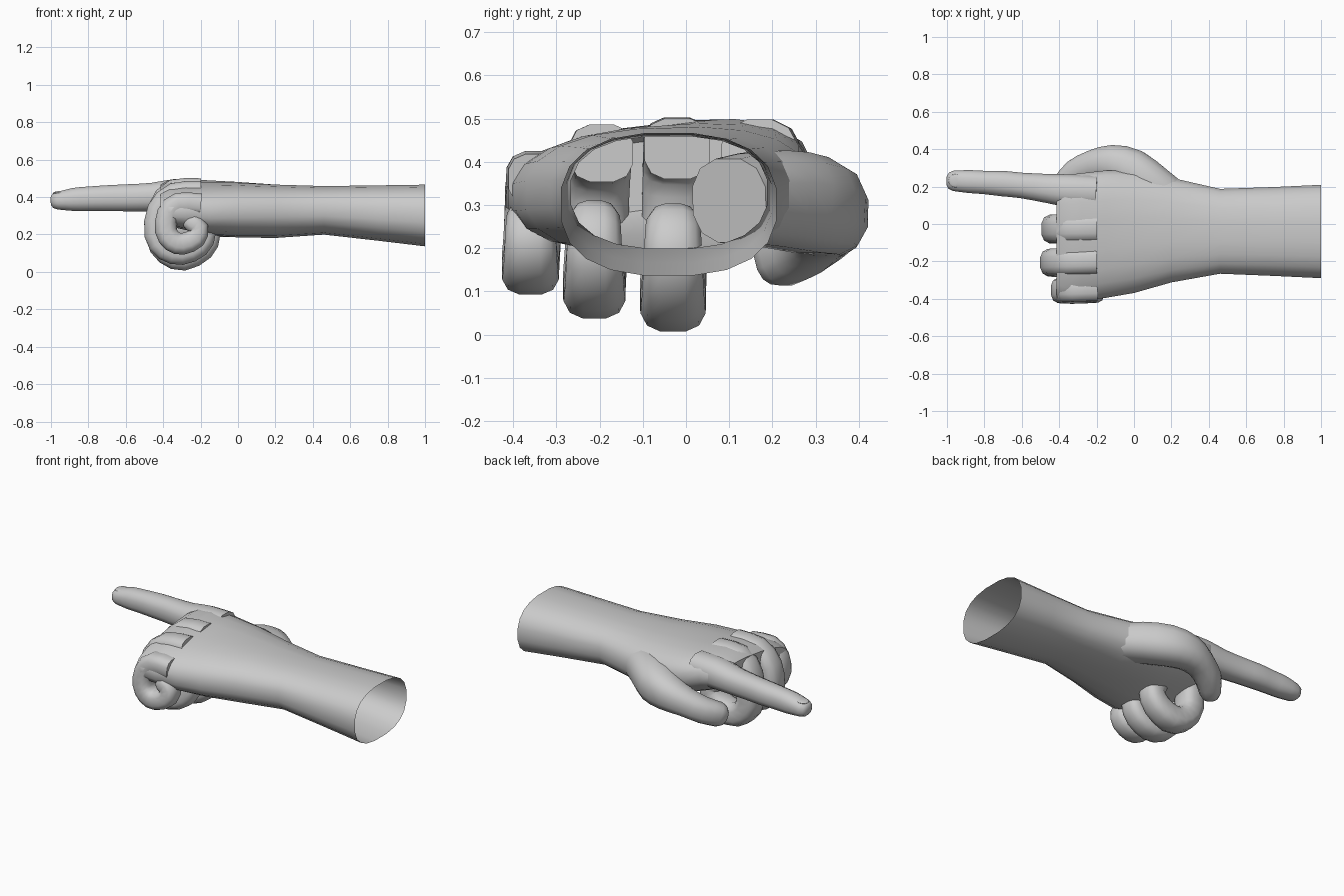
import bpy, bmesh, math
from mathutils import Vector

if "Cube" in bpy.data.objects:
    bpy.data.objects.remove(bpy.data.objects["Cube"])


def skin(name, rings, cap_start, cap_end):
    # Bridge a list of equal-sized rings into one smooth surface
    bm = bmesh.new()
    loops = [[bm.verts.new(p) for p in r] for r in rings]
    n = len(loops[0])
    for a, b in zip(loops, loops[1:]):
        for i in range(n):
            bm.faces.new((a[i], a[(i + 1) % n], b[(i + 1) % n], b[i]))
    if cap_start:
        bm.faces.new(loops[0][::-1])
    if cap_end:
        bm.faces.new(loops[-1])
    bmesh.ops.recalc_face_normals(bm, faces=bm.faces)
    me = bpy.data.meshes.new(name)
    bm.to_mesh(me)
    bm.free()
    ob = bpy.data.objects.new(name, me)
    bpy.context.collection.objects.link(ob)
    finish(ob)
    return ob


def finish(ob):
    bpy.ops.object.select_all(action='DESELECT')
    ob.select_set(True)
    bpy.context.view_layer.objects.active = ob
    bpy.ops.object.shade_smooth_by_angle(angle=math.radians(50))


def oval(n, e):
    # Unit superellipse points
    out = []
    for i in range(n):
        a = 2 * math.pi * (i + 0.5) / n
        c, s = math.cos(a), math.sin(a)
        out.append((math.copysign(abs(c) ** (2 / e), c),
                    math.copysign(abs(s) ** (2 / e), s)))
    return out


def spline(keys, steps):
    # Catmull-Rom through (x, y, z, half width, half thickness) keys
    k = [Vector(p) for p in keys]
    k = [2 * k[0] - k[1]] + k + [2 * k[-1] - k[-2]]
    out = []
    for a, b, c, d in zip(k, k[1:], k[2:], k[3:]):
        for j in range(steps):
            t = j / steps
            out.append(0.5 * (2 * b + (c - a) * t + (2 * a - 5 * b + 4 * c - d) * t * t
                              + (3 * b - a - 3 * c + d) * t ** 3))
    return out + [k[-2]]


def digit(name, keys, side, sides=12, e=2.4):
    # Tapered finger along a path, with a rounded tip
    pts = spline(keys, 2)
    pos = [Vector(p[:3]) for p in pts]
    rad = [(p[3], p[4]) for p in pts]
    end_dir = (pos[-1] - pos[-2]).normalized()
    for d, f in ((0.5, 0.8), (0.75, 0.45)):
        pos.append(Vector(pts[-1][:3]) + end_dir * d * rad[len(pts) - 1][1])
        rad.append((pts[-1][3] * f, pts[-1][4] * f))
    rings = []
    for i, p in enumerate(pos):
        t = (pos[min(i + 1, len(pos) - 1)] - pos[max(i - 1, 0)]).normalized()
        n = t.cross(Vector(side)).normalized()
        s = n.cross(t)
        rings.append([p + s * c * rad[i][0] + n * q * rad[i][1] for c, q in oval(sides, e)])
    return skin(name, rings, True, True)


# Forearm, wrist and palm: x, y min, y max, z min, z max, sideways tilt
sections = [
    (1.00, -0.292, 0.212, 0.135, 0.468, 0.00),
    (0.75, -0.28, 0.20, 0.165, 0.464, 0.00),
    (0.46, -0.268, 0.19, 0.198, 0.46, 0.00),
    (0.20, -0.315, 0.25, 0.18, 0.468, 0.00),
    (0.00, -0.372, 0.29, 0.185, 0.48, 0.03),
    (-0.15, -0.398, 0.29, 0.20, 0.485, 0.07),
    (-0.28, -0.415, 0.275, 0.235, 0.488, 0.12),
    (-0.37, -0.422, 0.265, 0.26, 0.475, 0.14),
    (-0.415, -0.40, 0.24, 0.29, 0.45, 0.14),
]
rings = []
for x, y0, y1, z0, z1, tilt in sections:
    yc, zc, hy, hz = (y0 + y1) / 2, (z0 + z1) / 2, (y1 - y0) / 2, (z1 - z0) / 2
    rings.append([(x, yc + c * hy, zc + s * hz + tilt * c * hy) for c, s in oval(20, 2.5)])
skin("forearm_and_palm", rings, False, True)

# Straight pointing finger
digit("index_finger", [
    (-0.20, 0.17, 0.415, 0.09, 0.085),
    (-0.34, 0.178, 0.41, 0.09, 0.088),
    (-0.46, 0.19, 0.40, 0.08, 0.078),
    (-0.60, 0.206, 0.396, 0.07, 0.074),
    (-0.70, 0.216, 0.394, 0.07, 0.071),
    (-0.80, 0.222, 0.391, 0.064, 0.067),
    (-0.88, 0.227, 0.387, 0.063, 0.063),
    (-0.965, 0.231, 0.380, 0.056, 0.048)], (0, 1, 0))

# Curled fingers: each path runs over the knuckle, down and back to the palm
curls = {
    "middle_finger": ((-0.02, -0.03), 0.078, 0.072, [
        (-0.20, 0.43), (-0.34, 0.425), (-0.41, 0.34), (-0.425, 0.19),
        (-0.375, 0.105), (-0.29, 0.076), (-0.19, 0.125), (-0.155, 0.20), (-0.19, 0.25)]),
    "ring_finger": ((-0.195, -0.212), 0.074, 0.068, [
        (-0.20, 0.42), (-0.34, 0.41), (-0.42, 0.33), (-0.435, 0.20),
        (-0.385, 0.125), (-0.30, 0.103), (-0.21, 0.14), (-0.175, 0.21), (-0.21, 0.26)]),
    "little_finger": ((-0.345, -0.36), 0.068, 0.06, [
        (-0.20, 0.36), (-0.32, 0.365), (-0.375, 0.31), (-0.385, 0.22),
        (-0.35, 0.165), (-0.295, 0.15), (-0.225, 0.18), (-0.21, 0.235), (-0.25, 0.265)]),
}
for name, ((ya, yb), w, h, path) in curls.items():
    keys = []
    for i, (x, z) in enumerate(path):
        f = i / (len(path) - 1)
        g = 1 - 0.18 * max(0, f - 0.6) / 0.4
        keys.append((x, ya + (yb - ya) * min(1, f * 2), z, w * g, h * g))
    digit(name, keys, (0, 1, 0), e=2.8)

# Thumb folding in under the index finger
digit("thumb", [
    (0.24, 0.10, 0.31, 0.10, 0.11),
    (0.11, 0.20, 0.315, 0.115, 0.115),
    (-0.01, 0.29, 0.30, 0.115, 0.115),
    (-0.12, 0.325, 0.28, 0.10, 0.10),
    (-0.22, 0.315, 0.25, 0.082, 0.082),
    (-0.31, 0.275, 0.21, 0.075, 0.075),
    (-0.375, 0.215, 0.178, 0.07, 0.062)], (0, 0, 1))

# Fingernails
for name, loc, scale, rot in (
        ("index_nail", (-0.955, 0.231, 0.424), (0.038, 0.036, 0.009), (0, -0.12, 0)),
        ("thumb_nail", (-0.395, 0.258, 0.185), (0.045, 0.012, 0.04), (0, 0, 0.8))):
    bpy.ops.mesh.primitive_uv_sphere_add(segments=12, ring_count=6, location=loc, rotation=rot)
    nail = bpy.context.object
    nail.name = name
    nail.scale = scale
    finish(nail)
